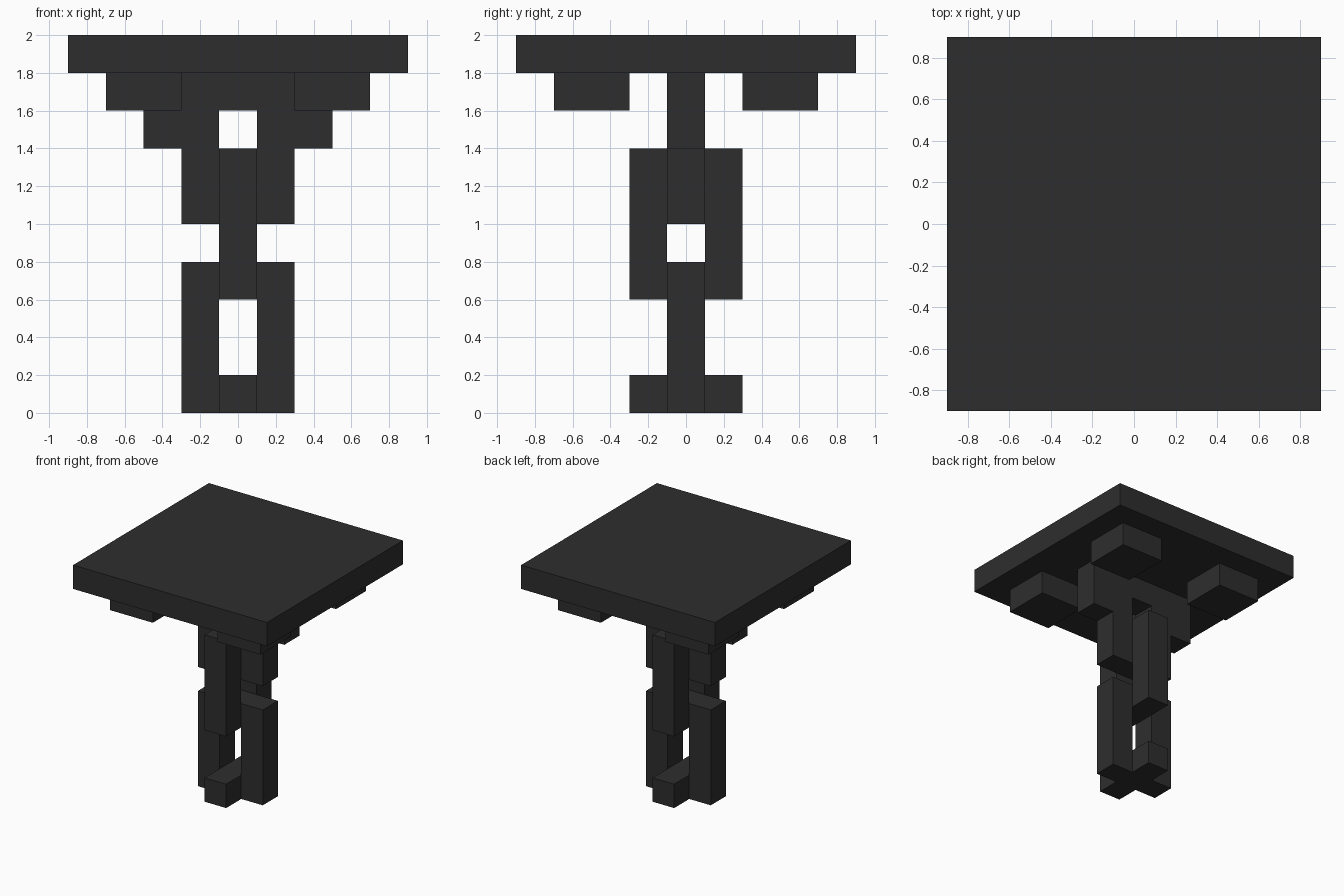
import bpy
import bmesh
from mathutils import Matrix, Vector

cube = bpy.data.objects.get("Cube")
if cube:
    bpy.data.objects.remove(cube, do_unlink=True)

COLOUR = (0.027, 0.027, 0.027, 1.0)
mat = bpy.data.materials.new("charcoal")
mat.use_nodes = True
mat.diffuse_color = COLOUR
mat.node_tree.nodes["Principled BSDF"].inputs["Base Color"].default_value = COLOUR

T = 0.2  # thickness shared by every bar


def add_part(name, boxes):
    """One object from boxes given as (low corner, high corner)."""
    bm = bmesh.new()
    for low, high in boxes:
        low, high = Vector(low), Vector(high)
        place = Matrix.Translation((low + high) / 2) @ Matrix.Diagonal((*(high - low), 1))
        bmesh.ops.create_cube(bm, size=1, matrix=place)
    mesh = bpy.data.meshes.new(name)
    bm.to_mesh(mesh)
    bm.free()
    mesh.materials.append(mat)
    obj = bpy.data.objects.new(name, mesh)
    bpy.context.collection.objects.link(obj)
    return obj


def add_link(name, bottom, top, turned=False):
    """Rectangular chain link: two uprights and two crossbars."""
    h, w = T / 2, 1.5 * T
    boxes = [((-w, -h, bottom), (-h, h, top)),
             ((h, -h, bottom), (w, h, top)),
             ((-h, -h, bottom), (h, h, bottom + T)),
             ((-h, -h, top - T), (h, h, top))]
    obj = add_part(name, boxes)
    if turned:
        obj.data.transform(Matrix(((0, -1, 0, 0), (1, 0, 0, 0), (0, 0, 1, 0), (0, 0, 0, 1))))
    return obj


# Ceiling plate and its four corner pads
add_part("ceiling_plate", [((-0.9, -0.9, 1.8), (0.9, 0.9, 2.0))])
for x_name, x in (("right", -0.5), ("left", 0.5)):
    for y_name, y in (("front", -0.5), ("back", 0.5)):
        add_part(f"{y_name}_{x_name}_pad",
                 [((x - T, y - T, 1.6), (x + T, y + T, 1.8))])

# Top link, hung from the plate, with a shoulder on each side
add_link("top_link", 1.0, 1.8)
for name, x in (("right_shoulder", -0.5), ("left_shoulder", 0.3)):
    add_part(name, [((x, -T / 2, 1.4), (x + T, T / 2, 1.8))])

# Middle link, turned a quarter
add_link("middle_link", 0.6, 1.4, turned=True)

# Bottom link and the stub crossing its foot
add_link("bottom_link", 0.0, 0.8)
for name, y in (("front_foot_stub", -0.3), ("back_foot_stub", 0.1)):
    add_part(name, [((-T / 2, y, 0.0), (T / 2, y + T, T))])
